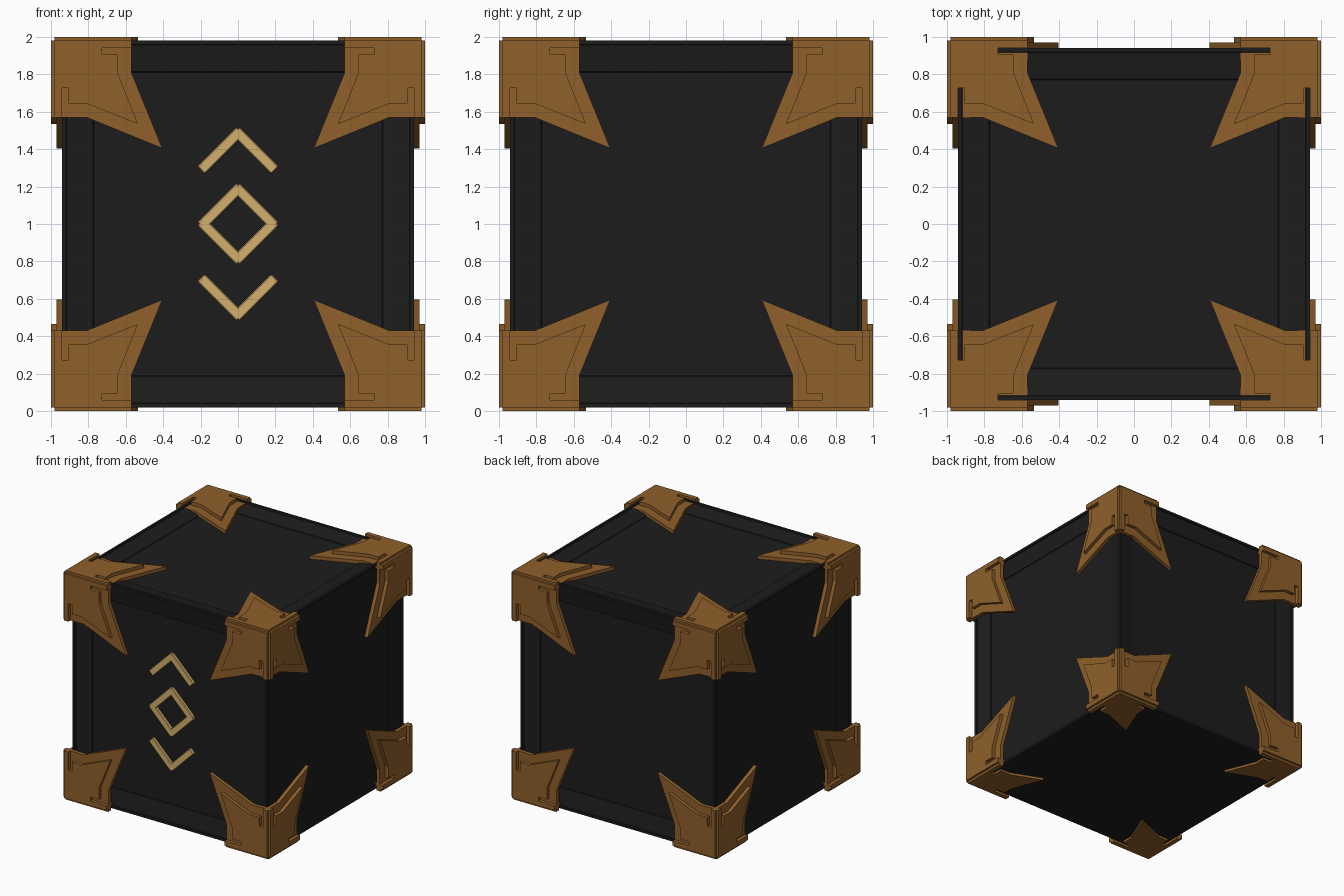
import bpy, bmesh, math
from mathutils import Vector, Matrix

old = bpy.data.objects.get("Cube")
if old:
    bpy.data.objects.remove(old, do_unlink=True)

CENTRE = Vector((0, 0, 1))


def material(name, rgb):
    m = bpy.data.materials.new(name)
    m.use_nodes = True
    m.diffuse_color = (*rgb, 1)
    m.node_tree.nodes["Principled BSDF"].inputs["Base Color"].default_value = (*rgb, 1)
    return m


charcoal = material("charcoal", (0.012, 0.012, 0.012))
bronze = material("bronze", (0.28, 0.118, 0.024))
gold = material("pale gold", (0.65, 0.43, 0.15))


def finish(name, bm, mat):
    bmesh.ops.recalc_face_normals(bm, faces=bm.faces)
    mesh = bpy.data.meshes.new(name)
    bm.to_mesh(mesh)
    bm.free()
    mesh.materials.append(mat)
    ob = bpy.data.objects.new(name, mesh)
    ob.location = CENTRE
    bpy.context.collection.objects.link(ob)
    return ob


def add_prism(bm, outline, low, high, place):
    """Extrude a flat outline between two heights, placed by a function."""
    bottom = [bm.verts.new(place(u, v, low)) for u, v in outline]
    top = [bm.verts.new(place(u, v, high)) for u, v in outline]
    bm.faces.new(bottom)
    bm.faces.new(top)
    for i in range(len(outline)):
        j = (i + 1) % len(outline)
        bm.faces.new((bottom[i], bottom[j], top[j], top[i]))


def mirrored(half):
    """Complete an outline that is symmetric about its diagonal."""
    return half + [(v, u) for u, v in reversed(half[1:-1])]


# Box body: rim, small step, sloped border and sunken panel; plain underside
bm = bmesh.new()
bmesh.ops.create_cube(bm, size=1, matrix=Matrix.Diagonal((1.88, 1.88, 1.96, 1)))
panels = [f for f in bm.faces if f.normal.z > -0.5]
for width, depth in ((0.02, 0), (0.003, -0.012), (0.142, -0.022), (0.005, -0.006)):
    bmesh.ops.inset_individual(bm, faces=panels, thickness=width, depth=depth,
                               use_even_offset=True)
finish("body", bm, charcoal)

# Corner guards: a pointed base plate and a slotted raised plate per face
base = mirrored([(0.97, 0.97), (0.57, 0.97), (0.57, 0.81), (0.405, 0.405)])
raised = mirrored([(0.98, 0.98), (0.57, 0.98), (0.57, 0.94), (0.727, 0.94), (0.727, 0.905),
                   (0.645, 0.905), (0.645, 0.81), (0.535, 0.535)])

for sz, level in ((-1, "bottom"), (1, "top")):
    for sy, depth in ((-1, "front"), (1, "back")):
        for sx, side in ((-1, "right"), (1, "left")):
            bm = bmesh.new()
            for axis in range(3):
                def place(u, v, w):
                    p = [u, v]
                    p.insert(axis, w)
                    return (p[0] * sx, p[1] * sy, p[2] * sz)
                add_prism(bm, base, 0.938, 0.97, place)
                add_prism(bm, raised, 0.96, 1.0, place)
            finish(f"corner_guard_{level}_{depth}_{side}", bm, bronze)


# Front emblem: bars between points on the sunken panel
def add_bar(bm, a, b):
    a, b = Vector((a[0], -0.9, a[1])), Vector((b[0], -0.9, b[1]))
    d = b - a
    turn = Matrix.Rotation(-math.atan2(d.z, d.x), 4, "Y")
    size = Matrix.Diagonal((d.length + 0.035, 0.05, 0.056, 1))
    bmesh.ops.create_cube(bm, size=1, matrix=Matrix.Translation((a + b) / 2) @ turn @ size)


def emblem(name, points):
    bm = bmesh.new()
    for a, b in zip(points, points[1:]):
        add_bar(bm, a, b)
    ob = finish(name, bm, gold)
    bevel = ob.modifiers.new("soft edges", "BEVEL")
    bevel.width = 0.005
    bevel.segments = 1


r = 0.185
emblem("upper_chevron", [(-r, 0.3), (0, 0.485), (r, 0.3)])
emblem("diamond", [(-r, 0), (0, r), (r, 0), (0, -r), (-r, 0)])
emblem("lower_chevron", [(-r, -0.3), (0, -0.485), (r, -0.3)])
